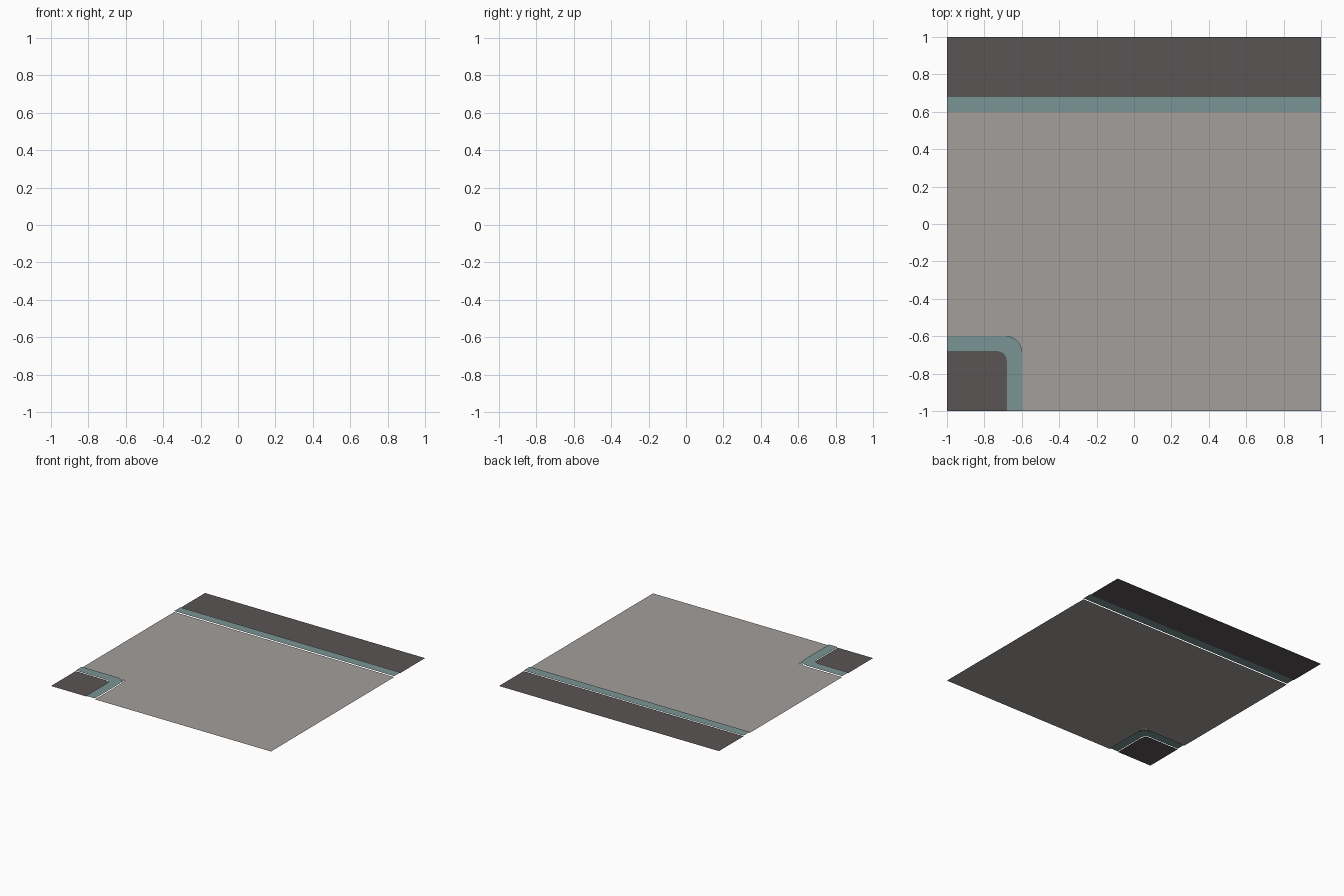
import bpy, bmesh, math

if "Cube" in bpy.data.objects:
    bpy.data.objects.remove(bpy.data.objects["Cube"])


def material(name, rgb):
    m = bpy.data.materials.new(name)
    m.diffuse_color = (*rgb, 1)
    m.use_nodes = True
    m.node_tree.nodes["Principled BSDF"].inputs["Base Color"].default_value = m.diffuse_color
    return m


light = material("light grey paving", (0.366, 0.342, 0.333))
teal = material("teal kerb", (0.195, 0.296, 0.296))
dark = material("dark grey paving", (0.105, 0.091, 0.089))


def slab(name, outline, height, bevel, mat):
    """Thin open-bottomed slab: outline on z = 0, sloped rim, flat top."""
    bm = bmesh.new()
    face = bm.faces.new([bm.verts.new((x, y, 0)) for x, y in outline])
    face.normal_update()
    if face.normal.z < 0:
        face.normal_flip()
    if bevel:
        bmesh.ops.inset_region(bm, faces=[face], thickness=bevel, use_even_offset=True)
        for v in face.verts:
            v.co.z = height
    me = bpy.data.meshes.new(name)
    bm.to_mesh(me)
    bm.free()
    me.materials.append(mat)
    ob = bpy.data.objects.new(name, me)
    bpy.context.collection.objects.link(ob)
    return ob


def rect(x0, y0, x1, y1):
    return [(x0, y0), (x1, y0), (x1, y1), (x0, y1)]


def arc(c, r, n=6):
    # quarter arc from +x round to +y, centred on (c, c)
    return [(c + r * math.cos(i * math.pi / 2 / n),
             c + r * math.sin(i * math.pi / 2 / n)) for i in range(n + 1)]


S = 0.4
# light floor tiles, leaving the front left cell for the corner
for i in range(5):
    for j in range(4):
        if i or j:
            x, y = -1 + i * S, -1 + j * S
            slab("floor_tile", rect(x, y, x + S, y + S), 0.002, 0.004, light)

# back row of dark tiles and the straight kerb
for i in range(5):
    x = -1 + i * S
    slab("dark_tile", rect(x, 0.68, x + S, 1), 0.005, 0.006, dark)
slab("straight_kerb", rect(-1, 0.6, 1, 0.68), 0.01, 0.009, teal)

# rounded corner: kerb, dark tile inside, light filler outside
outer = arc(-0.68, 0.08)
inner = arc(-0.73, 0.05)
slab("corner_kerb",
     [(-0.68, -1), (-0.6, -1)] + outer + [(-1, -0.6), (-1, -0.68)] + inner[::-1],
     0.01, 0.009, teal)
slab("corner_dark_tile", [(-1, -1), (-0.68, -1)] + inner + [(-1, -0.68)],
     0.005, 0.004, dark)
slab("corner_filler", [(-0.6, -0.6)] + outer[::-1], 0, 0, light)
